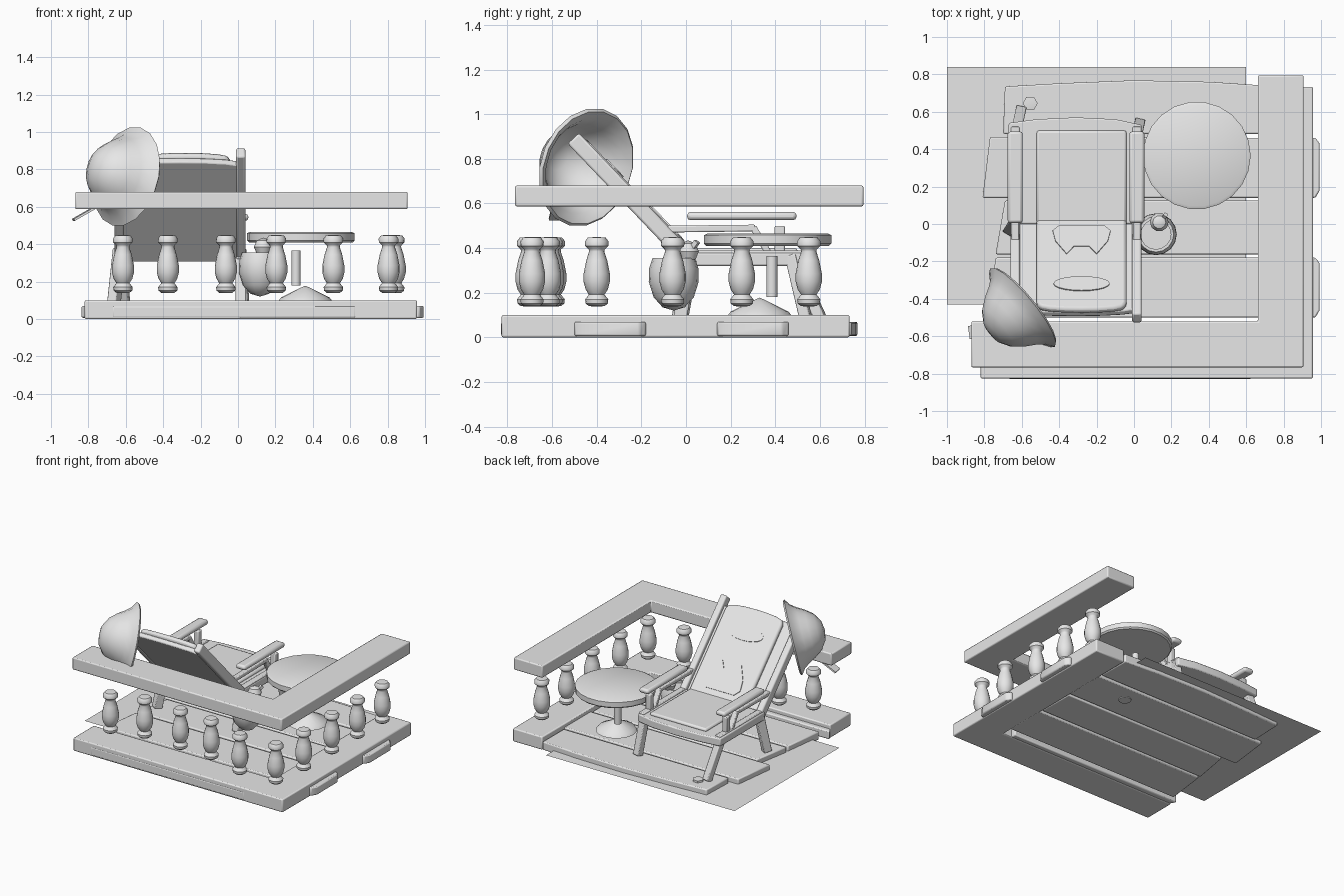
import bpy, bmesh, math
from mathutils import Matrix, Vector

cube = bpy.data.objects.get("Cube")
if cube:
    bpy.data.objects.remove(cube, do_unlink=True)

grey = bpy.data.materials.new("plain grey")
grey.use_nodes = True
grey.diffuse_color = (0.8, 0.8, 0.8, 1)
grey.node_tree.nodes["Principled BSDF"].inputs["Base Color"].default_value = (0.8, 0.8, 0.8, 1)


def finish(name, bm, matrix=None, bevel=0, smooth=False):
    bmesh.ops.recalc_face_normals(bm, faces=bm.faces)
    mesh = bpy.data.meshes.new(name)
    bm.to_mesh(mesh)
    bm.free()
    mesh.materials.append(grey)
    ob = bpy.data.objects.new(name, mesh)
    bpy.context.collection.objects.link(ob)
    if matrix:
        ob.matrix_world = matrix
    if bevel:
        mod = ob.modifiers.new("Bevel", "BEVEL")
        mod.width, mod.segments = bevel, 2
    if smooth or bevel:
        bpy.ops.object.select_all(action="DESELECT")
        ob.select_set(True)
        bpy.context.view_layer.objects.active = ob
        bpy.ops.object.shade_smooth_by_angle(angle=math.radians(40))
    return ob


def prism(name, outline, z0, z1, matrix=None, bevel=0.008):
    """Extrude a flat outline from z0 to z1."""
    bm = bmesh.new()
    face = bm.faces.new([bm.verts.new((x, y, z0)) for x, y in outline])
    new = bmesh.ops.extrude_face_region(bm, geom=[face])["geom"]
    bmesh.ops.translate(bm, vec=(0, 0, z1 - z0), verts=[v for v in new if isinstance(v, bmesh.types.BMVert)])
    return finish(name, bm, matrix, bevel)


def box(name, x, y, z, matrix=None, bevel=0.008):
    return prism(name, [(x[0], y[0]), (x[1], y[0]), (x[1], y[1]), (x[0], y[1])], *z, matrix, bevel)


def bar(name, a, b, w, d, bevel=0.006):
    """Rectangular bar between two points, w wide and d deep."""
    a, b = Vector(a), Vector(b)
    m = Matrix.Translation(a) @ (b - a).to_track_quat("Z", "Y").to_matrix().to_4x4()
    return box(name, (-w / 2, w / 2), (-d / 2, d / 2), (0, (b - a).length), m, bevel)


def lathe(name, profile, matrix, steps=16):
    """Spin (radius, height) points round the z axis."""
    bm = bmesh.new()
    verts = [bm.verts.new((r, 0, z)) for r, z in profile]
    edges = [bm.edges.new(p) for p in zip(verts, verts[1:])]
    bmesh.ops.spin(bm, geom=verts + edges, cent=(0, 0, 0), axis=(0, 0, 1), angle=math.tau, steps=steps)
    bmesh.ops.remove_doubles(bm, verts=bm.verts, dist=0.0005)
    return finish(name, bm, matrix, 0, True)


at = lambda x, y, z=0: Matrix.Translation((x, y, z))


def corner(x0, x1, y0, y1, w):
    """L-shaped outline along the front and the +x side."""
    return [(x0, y0), (x1, y0), (x1, y1), (x1 - w, y1), (x1 - w, y0 + w), (x0, y0 + w)]


# Ground sheet and deck planks
bm = bmesh.new()
bm.faces.new([bm.verts.new((x, y, 0.03)) for x, y in ((-1, -0.43), (-1, 0.84), (0.6, 0.84), (0.6, -0.43))])
finish("ground_sheet", bm)
planks = [
    [(-0.67, -0.828), (0.63, -0.828), (0.63, -0.54), (-0.84, -0.54)],
    [(-0.78, -0.5), (0.97, -0.5), (0.993, -0.46), (0.993, -0.21), (0.97, -0.18), (-0.74, -0.18)],
    [(-0.74, -0.162), (0.7, -0.162), (0.7, 0.125), (-0.69, 0.125)],
    [(-0.81, 0.14), (0.97, 0.14), (0.993, 0.18), (0.993, 0.43), (0.97, 0.46), (-0.77, 0.465)],
    [(-0.7, 0.482), (0.7, 0.482), (0.7, 0.74), (0.4, 0.76), (0, 0.768), (-0.4, 0.752), (-0.69, 0.735)],
]
for i, outline in enumerate(planks):
    prism(f"deck_plank_{i + 1}", outline, 0.006, 0.07)
lathe("deck_bolt", [(0, 0.09), (0.04, 0.085), (0.04, 0.07)], at(-0.555, 0.645), 6)

# Balustrade: base, handrail and balusters
prism("balustrade_base", corner(-0.82, 0.957, -0.826, 0.733, 0.25), 0, 0.1)
prism("handrail", corner(-0.87, 0.907, -0.766, 0.795, 0.245), 0.587, 0.68)
baluster = [(0, 0.138), (0.035, 0.14), (0.05, 0.152), (0.052, 0.17), (0.035, 0.192), (0.05, 0.215),
            (0.059, 0.25), (0.059, 0.285), (0.047, 0.345), (0.034, 0.385), (0.036, 0.395),
            (0.052, 0.41), (0.053, 0.43), (0.04, 0.447), (0, 0.45)]
spots = [(-0.615, -0.667), (-0.375, -0.595), (-0.065, -0.605), (0.205, -0.618), (0.51, -0.705), (0.805, -0.69)]
spots += [(0.838, y) for y in (-0.4, -0.06, 0.25, 0.55)]
for i, spot in enumerate(spots):
    lathe(f"baluster_{i + 1}", baluster, at(*spot))

# Round table
lathe("table_top", [(0, 0.462), (0.272, 0.466), (0.288, 0.458), (0.288, 0.42), (0.278, 0.41), (0, 0.41)],
      at(0.336, 0.366), 22)
lathe("table_post", [(0, 0.365), (0.025, 0.365), (0.025, 0.18), (0, 0.18)], at(0.31, 0.385), 12)
lathe("table_foot", [(0, 0.178), (0.03, 0.165), (0.13, 0.115), (0.145, 0.095), (0.05, 0.06), (0.045, 0), (0, 0)],
      at(0.36, 0.33), 16)

# Round cup with a fruit on its rim
lathe("cup", [(0, 0.12), (0.05, 0.135), (0.09, 0.18), (0.112, 0.25), (0.11, 0.31), (0.095, 0.355),
              (0.08, 0.355), (0.09, 0.3), (0.06, 0.2), (0, 0.17)], at(0.117, -0.055))
lathe("cup_drink", [(0, 0.335), (0.09, 0.335)], at(0.117, -0.055))
lathe("cup_fruit", [(0, -0.05), (0.035, -0.035), (0.05, 0), (0.035, 0.035), (0, 0.05)],
      at(0.135, 0.01, 0.385), 10)
bar("cup_straw", (0.14, 0.0, 0.36), (0.17, 0.05, 0.43), 0.022, 0.022, 0)

# Deck chair backrest, built in its own tilted frame
CX = -0.31
up = Vector((0, -0.69, 0.724)).normalized()
side = Vector((-1, 0, 0))
tilt = Matrix((side, up, side.cross(up))).transposed().to_4x4()
tilt.translation = (CX, 0.03, 0.345)


def arch(w, s0, s1, rise):
    """Panel outline with an arched top edge."""
    top = [(w * math.cos(math.pi * k / 8), s1 + rise * math.sin(math.pi * k / 8) ** 0.6) for k in range(9)]
    return [(-w, s0), (w, s0)] + top


cushion = tilt @ at(-0.03, 0)
prism("back_panel", arch(0.35, -0.02, 0.66, 0.06), -0.04, -0.005, tilt)
prism("back_cushion", arch(0.24, 0.03, 0.68, 0.05), -0.01, 0.03, cushion, 0.015)
oval = [(0.15 * math.cos(t * math.tau / 20), 0.54 + 0.055 * math.sin(t * math.tau / 20)) for t in range(20)]
prism("cushion_oval", oval, 0.029, 0.036, cushion, 0)
badge = [(-0.12, 0.09), (0.12, 0.09), (0.155, 0.13), (0.14, 0.21), (0.08, 0.31), (0.04, 0.25),
         (-0.04, 0.25), (-0.08, 0.31), (-0.14, 0.21), (-0.155, 0.13)]
prism("cushion_badge", badge, 0.029, 0.036, cushion, 0)

# Chair seat
prism("seat_panel", [(-0.67, 0.0), (0.04, 0.0), (0.04, 0.53), (-0.1, 0.56), (CX, 0.57), (-0.52, 0.56), (-0.67, 0.54)],
      0.32, 0.38)
box("seat_cushion", (-0.52, -0.04), (0.0, 0.5), (0.37, 0.4), None, 0.013)

# Chair posts, rails, legs and arms on both sides
for label, s, foot_x, foot_y in (("right", -1, -0.605, 0.61), ("left", 1, 0.03, 0.54)):
    x = CX + s * 0.325
    box(f"back_post_{label}", (-s * 0.325 - 0.025, -s * 0.325 + 0.025), (-0.03, 0.765), (-0.045, 0.025), tilt, 0.01)
    bar(f"seat_rail_{label}", (x, -0.02, 0.355), (x, 0.52, 0.355), 0.045, 0.07)
    bar(f"front_leg_{label}", (x, 0.47, 0.37), (foot_x, foot_y, 0.07), 0.055, 0.05)
    bar(f"back_leg_{label}", (x, 0.02, 0.35), (x + min(s, 0) * 0.03, -0.03, 0.07), 0.055, 0.06)
    bar(f"arm_brace_{label}", (x, -0.09, 0.485), (x, 0.31, 0.49), 0.04, 0.03)
    bar(f"arm_strut_{label}", (x, 0.3, 0.495), (x, 0.38, 0.36), 0.04, 0.03)
    bar(f"arm_support_{label}", (x, 0.42, 0.36), (x, 0.42, 0.5), 0.04, 0.045)
    box(f"armrest_{label}", (x - 0.04, x + 0.04), (0.005, 0.495), (0.525, 0.562), None, 0.015)

# Sun hat hung on the backrest
hat = at(-0.6, -0.45, 0.763) @ Vector((-0.75, -0.62, 0.22)).to_track_quat("Z", "Y").to_matrix().to_4x4()
crown = [(0.272, -0.005), (0.23, 0.025), (0.2, 0.065), (0.172, 0.115), (0.13, 0.17), (0.07, 0.21), (0, 0.222)]
inner = [(max(r - 0.012, 0), z - 0.012) for r, z in crown]
lathe("sun_hat", inner[::-1] + crown, hat, 18)
bar("hat_ribbon", (-0.88, -0.58, 0.53), (-0.74, -0.56, 0.61), 0.07, 0.012, 0)
